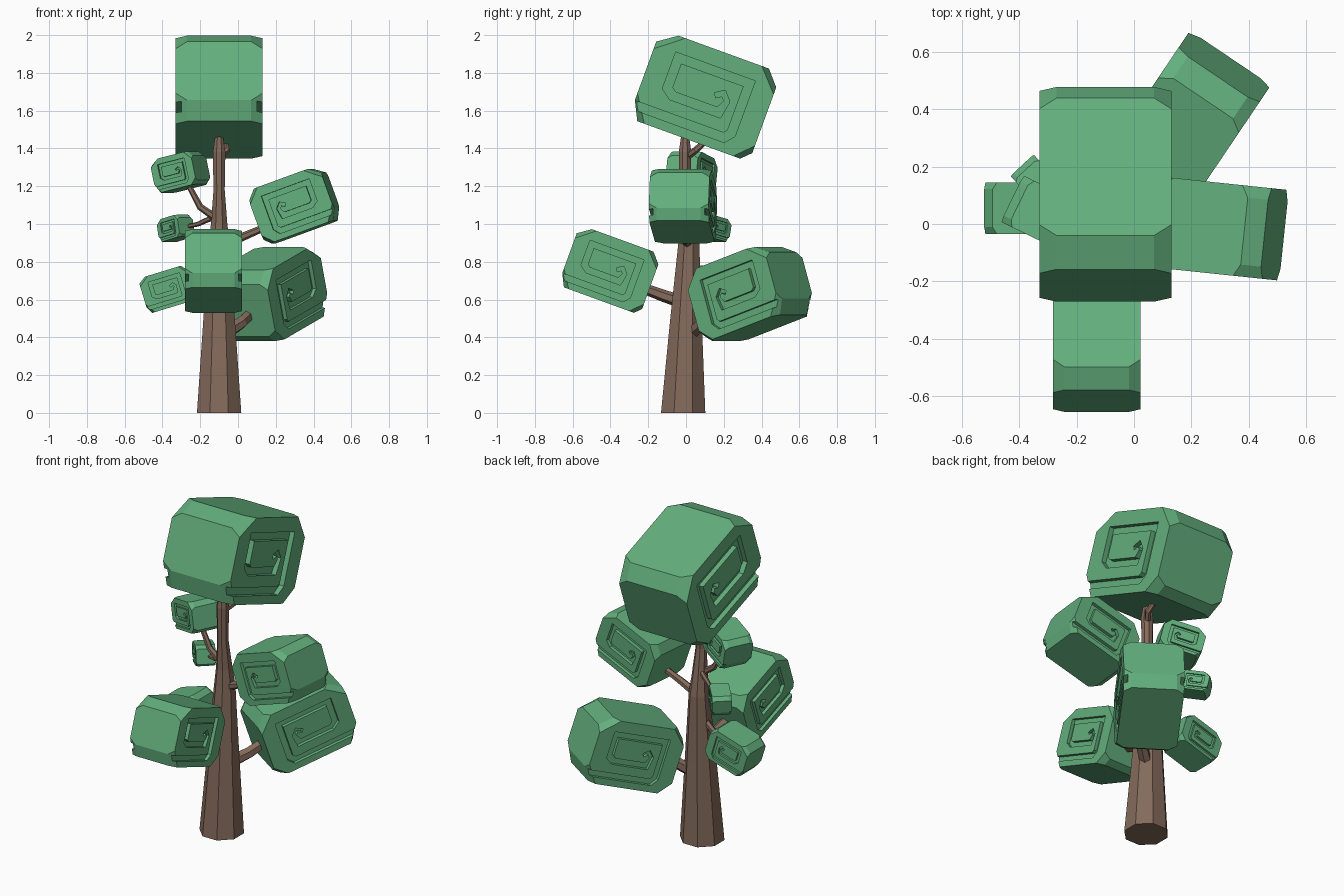
import bpy, bmesh
from math import radians, cos, sin, pi
from mathutils import Vector

if "Cube" in bpy.data.objects:
    bpy.data.objects.remove(bpy.data.objects["Cube"])


def material(name, color):
    m = bpy.data.materials.new(name)
    m.use_nodes = True
    m.diffuse_color = color
    bsdf = next(n for n in m.node_tree.nodes if n.type == 'BSDF_PRINCIPLED')
    bsdf.inputs["Base Color"].default_value = color
    bsdf.inputs["Roughness"].default_value = 0.9
    return m


leaf_green = material("leaf green", (0.125, 0.43, 0.205, 1))
bark_brown = material("bark brown", (0.23, 0.145, 0.105, 1))


def add_object(name, mesh):
    ob = bpy.data.objects.new(name, mesh)
    bpy.context.scene.collection.objects.link(ob)
    return ob


def skin(name, rings, mat):
    """Join equal-sized rings of points into a closed solid."""
    bm = bmesh.new()
    loops = [[bm.verts.new(p) for p in ring] for ring in rings]
    n = len(loops[0])
    for a, b in zip(loops, loops[1:]):
        for i in range(n):
            j = (i + 1) % n
            bm.faces.new((a[i], a[j], b[j], b[i]))
    bm.faces.new(loops[0][::-1])
    bm.faces.new(loops[-1])
    bmesh.ops.recalc_face_normals(bm, faces=bm.faces)
    mesh = bpy.data.meshes.new(name)
    bm.to_mesh(mesh)
    bm.free()
    mesh.materials.append(mat)
    return add_object(name, mesh)


def limb(name, stations, sides):
    """Faceted tapering tube through (x, y, z, radius) stations."""
    pts = [Vector(s[:3]) for s in stations]
    rings = []
    for i, s in enumerate(stations):
        d = pts[min(i + 1, len(pts) - 1)] - pts[max(i - 1, 0)]
        if name == "trunk":
            d = Vector((0, 0, 1))
        q = d.to_track_quat('Z', 'Y')
        angles = [2 * pi * (k + 0.5) / sides for k in range(sides)]
        rings.append([pts[i] + q @ Vector((cos(a), sin(a), 0)) * s[3] for a in angles])
    return skin(name, rings, bark_brown)


# Foliage block: chamfered box whose corners are cut deeper at both ends
HX, HY, HZ = 0.23, 0.34, 0.25


def outline(x, extra):
    corners = [(-1, 1, .10, .07), (1, 1, .07, .08), (1, -1, .05, .05), (-1, -1, .05, .10)]
    ring = []
    for sy, sz, cy, cz in corners:
        pair = [(x, sy * HY, sz * (HZ - cz - extra)), (x, sy * (HY - cy - extra), sz * HZ)]
        ring += pair if sy * sz < 0 else pair[::-1]
    return ring


block = skin("foliage_top", [outline(-HX, .04), outline(-HX + .06, 0),
                             outline(HX - .06, 0), outline(HX, .04)], leaf_green)

# Spiral groove cut into both ends of the block
SPIRAL = [(.05, .02), (.09, .045), (.12, .01), (.10, -.06), (-.16, -.06), (-.20, -.03),
          (-.20, .14), (.20, .14), (.20, -.14), (.17, -.175), (-.37, -.175)]


def groove(side):
    pts = [Vector(p) for p in SPIRAL]
    rings = []
    for i, p in enumerate(pts):
        dirs = [(pts[k + 1] - pts[k]).normalized() for k in (i - 1, i) if 0 <= k < len(pts) - 1]
        t = (dirs[0] + dirs[-1]).normalized()
        n = Vector((-t.y, t.x))
        half = (.014 if i < 3 else .024) / max(t.dot(dirs[0]), 0.5)
        l, r = p + n * half, p - n * half
        inner, outer = side * (HX - .03), side * (HX + .05)
        rings.append([(inner, *l), (inner, *r), (outer, *r), (outer, *l)])
    ob = skin("groove_cutter", rings, leaf_green)
    ob.hide_render = True
    return ob


cutters = [groove(1), groove(-1)]
for c in cutters:
    mod = block.modifiers.new("groove", 'BOOLEAN')
    mod.operation = 'DIFFERENCE'
    mod.solver = 'EXACT'
    mod.object = c
bpy.context.view_layer.update()
carved = bpy.data.meshes.new_from_object(block.evaluated_get(bpy.context.evaluated_depsgraph_get()))
block.modifiers.clear()
block.data = carved
carved.materials.clear()
carved.materials.append(leaf_green)
for c in cutters:
    bpy.data.objects.remove(c)

# Foliage placement: name, centre, tilt, turn, size, width
FOLIAGE = [
    ("foliage_top", (-.10, .10, 1.68), -20, 0, 1, 1),
    ("foliage_front", (-.13, -.403, .757), -20, 0, .68, .66),
    ("foliage_back_left", (.175, .34, .635), -18, 146, .78, .74),
    ("foliage_left", (.30, -.016, 1.10), -20, 84, .605, .69),
    ("foliage_right_upper", (-.305, .03, 1.275), 13, 244, .36, .39),
    ("foliage_right_middle", (-.33, .14, .977), 12, 223, .24, .24),
    ("foliage_right_lower", (-.375, .055, .655), 17, 270, .39, .39),
]
for name, centre, tilt, turn, size, width in FOLIAGE:
    ob = block if name == "foliage_top" else add_object(name, carved)
    ob.location = centre
    ob.rotation_euler = (radians(tilt), 0, radians(turn))
    ob.scale = (width, size, size)

# Trunk
limb("trunk", [(-.10, -.015, 0, .127), (-.10, 0, .5, .09), (-.10, .015, .9, .06),
               (-.10, .01, 1.0, .047), (-.10, -.005, 1.18, .032),
               (-.10, -.005, 1.38, .036), (-.10, -.005, 1.47, .022)], 8)

# Branches
BRANCHES = {
    "branch_front": [(-.10, 0, .58, .035), (-.12, -.12, .62, .032), (-.13, -.28, .68, .026)],
    "branch_back_left": [(-.08, .02, .41, .036), (.02, .09, .48, .034), (.10, .22, .56, .028)],
    "branch_left": [(-.10, .01, .88, .025), (.02, 0, .93, .022), (.16, 0, .99, .018)],
    "branch_right_upper": [(-.10, 0, 1.02, .022), (-.20, .01, 1.09, .018), (-.27, .02, 1.22, .014)],
    "branch_right_middle": [(-.10, .01, 1.05, .016), (-.21, .07, 1.0, .013), (-.30, .12, .98, .010)],
    "branch_right_lower": [(-.10, .01, .78, .022), (-.20, .03, .71, .018), (-.33, .05, .67, .014)],
    "branch_top": [(-.10, 0, 1.35, .020), (-.06, .05, 1.39, .018), (-.07, .13, 1.46, .014)],
}
for name, stations in BRANCHES.items():
    limb(name, stations, 6)
